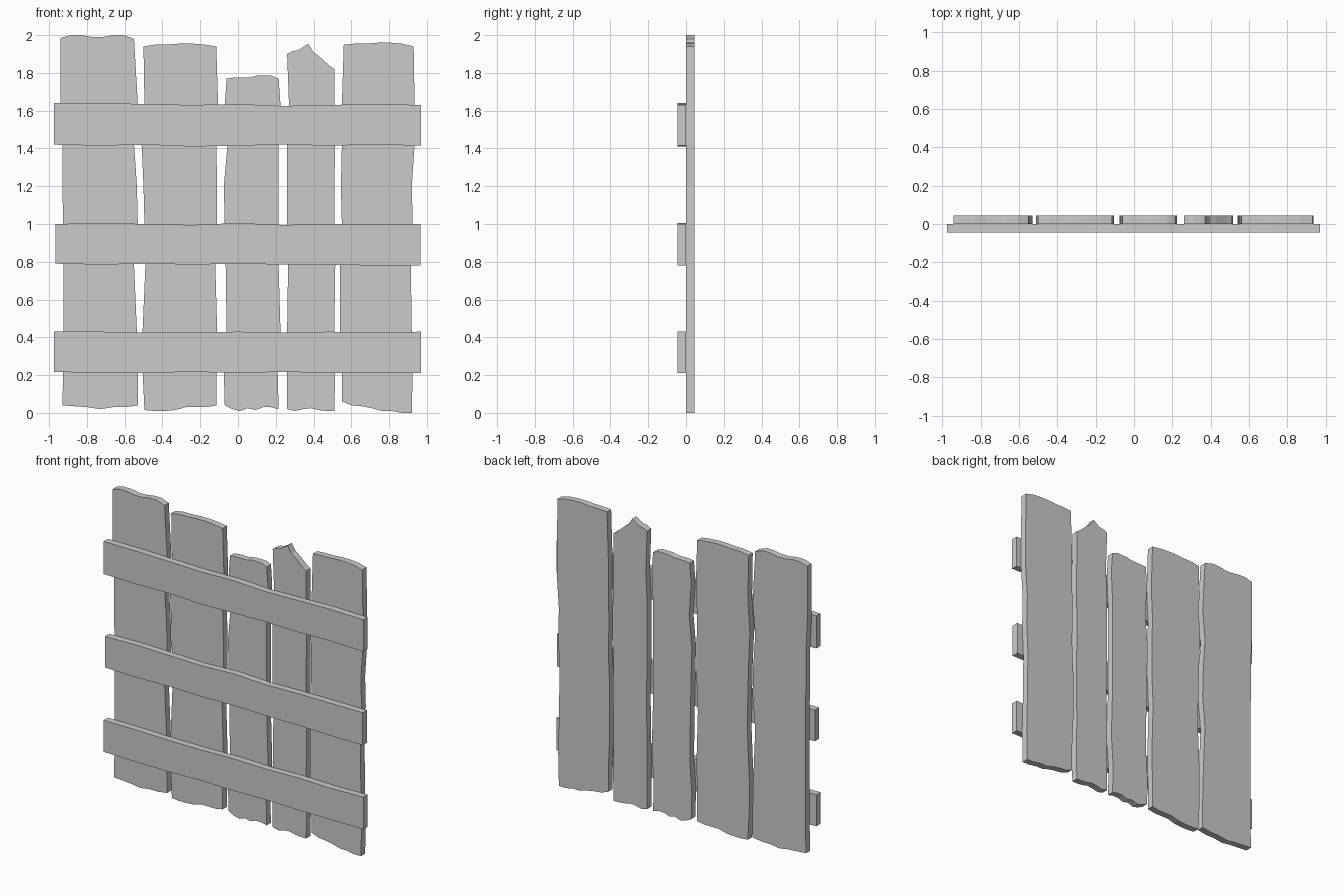
import bpy
import bmesh

default_cube = bpy.data.objects.get("Cube")
if default_cube:
    bpy.data.objects.remove(default_cube, do_unlink=True)

THICKNESS = 0.045   # depth of every board
WOBBLE = 0.005      # one step of unevenness along a sawn edge
STATIONS = [0.22, 0.43, 0.78, 1.0, 1.2, 1.42, 1.63]

# Single weathered grey
grey = bpy.data.materials.new("plain_grey")
grey.use_nodes = True
grey_value = (0.6, 0.6, 0.6, 1.0)
grey.diffuse_color = grey_value
grey.node_tree.nodes["Principled BSDF"].inputs["Base Color"].default_value = grey_value


def spread(start, end, count):
    """Evenly spaced values from start to end."""
    return [start + (end - start) * i / (count - 1) for i in range(count)]


def make_board(name, outline, front_y):
    """Extrude a front-facing (x, z) outline back by the board thickness."""
    bm = bmesh.new()
    face = bm.faces.new([bm.verts.new((x, front_y, z)) for x, z in outline])
    result = bmesh.ops.extrude_face_region(bm, geom=[face], use_keep_orig=True)
    moved = [g for g in result["geom"] if isinstance(g, bmesh.types.BMVert)]
    bmesh.ops.translate(bm, verts=moved, vec=(0, THICKNESS, 0))
    bmesh.ops.recalc_face_normals(bm, faces=bm.faces)
    mesh = bpy.data.meshes.new(name)
    bm.to_mesh(mesh)
    bm.free()
    mesh.materials.append(grey)
    board = bpy.data.objects.new(name, mesh)
    bpy.context.scene.collection.objects.link(board)
    return board


def make_plank(name, left, right, left_wobble, right_wobble, bottom, top):
    """Upright plank: wobbly sides plus end heights listed from left to right."""
    lefts = [left + WOBBLE * w for w in left_wobble]
    rights = [right + WOBBLE * w for w in right_wobble]
    bottom_end = list(zip(spread(lefts[0], rights[0], len(bottom)), bottom))
    top_end = list(zip(spread(lefts[-1], rights[-1], len(top)), top))
    right_side = list(zip(rights[1:-1], STATIONS))
    left_side = list(zip(lefts[1:-1], STATIONS))
    outline = bottom_end + right_side + top_end[::-1] + left_side[::-1]
    return make_board(name, outline, 0.0)


def make_rail(name, left, right, low, high, low_wobble, high_wobble):
    """Crosswise rail fixed to the front of the planks."""
    def edge(height, wobble):
        xs = spread(left, right, len(wobble))
        return [(x, height + WOBBLE * w) for x, w in zip(xs, wobble)]
    outline = edge(low, low_wobble) + edge(high, high_wobble)[::-1]
    return make_board(name, outline, -THICKNESS)


# Upright planks, from the model's right to its left
make_plank("outer_right_plank", -0.93, -0.54,
           left_wobble=[0, 1, 1, 1, 1, 0, 0, -2, -2],
           right_wobble=[2, 2, 1, -2, 2, 1, -2, 2, -2],
           bottom=[0.04, 0.035, 0.03, 0.02, 0.03, 0.03, 0.04],
           top=[1.985, 2.0, 2.0, 1.99, 1.99, 2.0, 2.0, 1.98])
make_plank("inner_right_plank", -0.5, -0.115,
           left_wobble=[1, -1, -1, 2, 1, 0, -2, 1, 0],
           right_wobble=[0, 0, 1, -1, 1, 1, 0, 2, 0],
           bottom=[0.015, 0.01, 0.01, 0.015, 0.03, 0.03, 0.03, 0.04],
           top=[1.94, 1.95, 1.95, 1.955, 1.955, 1.95, 1.94])
make_plank("middle_plank", -0.07, 0.215,
           left_wobble=[0, -1, 2, 1, 0, -1, 3, 0, 2],
           right_wobble=[0, -1, 2, 0, 0, 0, 0, 2, 0],
           bottom=[0.04, 0.02, 0.01, 0.025, 0.015, 0.03, 0.03, 0.02],
           top=[1.77, 1.775, 1.775, 1.775, 1.785, 1.785, 1.785, 1.77])
make_plank("split_plank", 0.26, 0.51,
           left_wobble=[0, 0, 0, 1, 0, 0, 0, 2, 0],
           right_wobble=[0, 1, 0, 1, 0, 0, 1, 0, 0],
           bottom=[0.02, 0.01, 0.02, 0.025, 0.015, 0.01, 0.01],
           top=[1.9, 1.915, 1.92, 1.935, 1.955, 1.91, 1.89, 1.865, 1.84, 1.82])
make_plank("outer_left_plank", 0.55, 0.925,
           left_wobble=[0, 0, -2, -2, 0, -1, 0, 0, 2],
           right_wobble=[-1, 0, -1, -2, 0, -1, 2, 2, 1],
           bottom=[0.06, 0.04, 0.035, 0.025, 0.01, 0.01, 0.0, 0.0],
           top=[1.95, 1.955, 1.955, 1.96, 1.96, 1.955, 1.94])

# Crosswise rails
make_rail("lower_rail", -0.975, 0.97, 0.212, 0.43,
          low_wobble=[1, 0, 0, 1, 0, 1, 0, 0, 0],
          high_wobble=[0, 0, -1, -1, 0, -1, 0, -1, 0])
make_rail("middle_rail", -0.965, 0.965, 0.785, 1.0,
          low_wobble=[1, 0, 1, 0, 1, 0, 0, -1, -1],
          high_wobble=[0, 1, 0, -1, 1, -1, 0, 0, 0])
make_rail("upper_rail", -0.975, 0.97, 1.415, 1.63,
          low_wobble=[1, 0, 1, -1, 0, 1, 0, 1, 0],
          high_wobble=[2, 2, 1, 0, 1, -1, 0, 1, 0])
